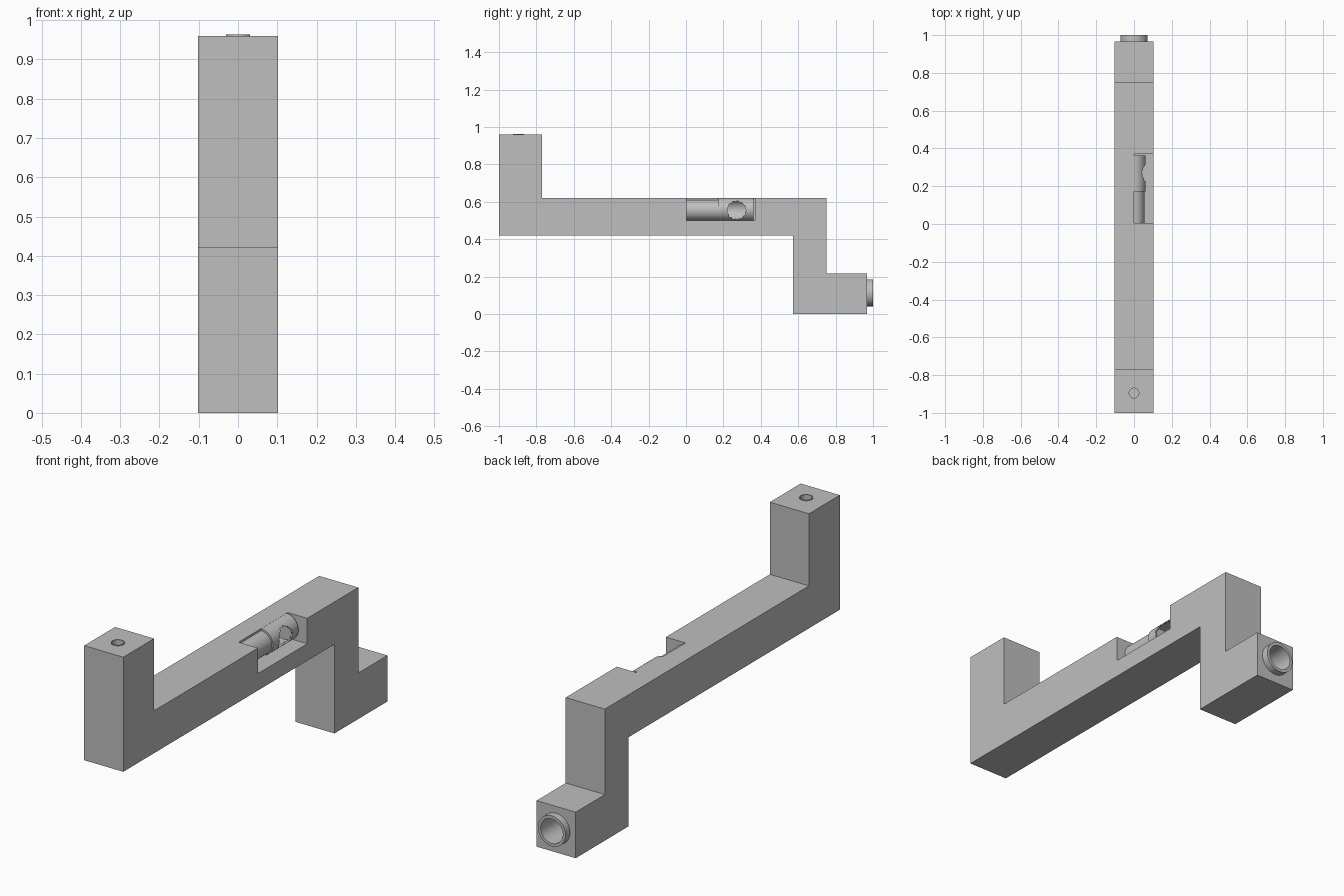
import bpy, bmesh, math
from mathutils import Vector

if "Cube" in bpy.data.objects:
    bpy.data.objects.remove(bpy.data.objects["Cube"])

grey = bpy.data.materials.new("plain grey")
grey.diffuse_color = (0.52, 0.52, 0.52, 1)
grey.use_nodes = True
grey.node_tree.nodes["Principled BSDF"].inputs["Base Color"].default_value = grey.diffuse_color


def prism(name, outline, offset, smooth=False):
    """Extrude a closed 3D outline along an offset vector."""
    bm = bmesh.new()
    face = bm.faces.new([bm.verts.new(p) for p in outline])
    ext = bmesh.ops.extrude_face_region(bm, geom=[face])
    moved = [v for v in ext["geom"] if isinstance(v, bmesh.types.BMVert)]
    bmesh.ops.translate(bm, verts=moved, vec=offset)
    bmesh.ops.recalc_face_normals(bm, faces=bm.faces)
    mesh = bpy.data.meshes.new(name)
    bm.to_mesh(mesh)
    bm.free()
    mesh.materials.append(grey)
    obj = bpy.data.objects.new(name, mesh)
    bpy.context.collection.objects.link(obj)
    return obj


def rod(name, start, end, radius, sides=48, tooth=0.0):
    """Round or toothed rod between two points."""
    a, b = Vector(start), Vector(end)
    q = (b - a).to_track_quat('Z', 'Y')
    ring = []
    for i in range(sides):
        t = 2 * math.pi * i / sides
        r = radius - tooth * (i % 2)
        ring.append(a + q @ Vector((r * math.cos(t), r * math.sin(t), 0)))
    return prism(name, ring, b - a)


def cut(obj, cutters):
    bpy.context.view_layer.objects.active = obj
    for c in cutters:
        m = obj.modifiers.new("cut", 'BOOLEAN')
        m.operation, m.solver, m.object = 'DIFFERENCE', 'EXACT', c
        bpy.ops.object.modifier_apply(modifier=m.name)


# Stepped square beam
W = 0.102
profile = [(-1, 0.42), (-1, 0.96), (-0.77, 0.96), (-0.77, 0.62), (0.75, 0.62),
           (0.75, 0.217), (0.967, 0.217), (0.967, 0), (0.573, 0), (0.573, 0.42)]
beam = prism("stepped_beam", [(-W, y, z) for y, z in profile], Vector((2 * W, 0, 0)))

# Cutters: side notch, outlet bore, post bore, sleeve cavity, toothed window
notch = prism("notch_cutter", [(0, 0.004, 0.5), (0, 0.37, 0.5), (0, 0.37, 0.7), (0, 0.004, 0.7)],
              Vector((0.2, 0, 0)))
PX, PZ = 0.0, 0.558
outlet_bore = rod("outlet_bore_cutter", (0, 0.75, 0.113), (0, 1.1, 0.113), 0.058)
post_bore = rod("post_bore_cutter", (0, -0.895, 0.86), (0, -0.895, 1.0), 0.026, 32)
cavity = rod("cavity_cutter", (PX, 0.19, PZ), (PX, 0.345, PZ), 0.054)
window = rod("window_cutter", (0.005, 0.27, PZ - 0.004), (0.2, 0.27, PZ - 0.004), 0.052, 26, 0.006)

# Parts fitted to the beam
shaft = rod("shaft", (PX, 0.0, 0.555), (PX, 0.18, 0.555), 0.055)
sleeve = rod("sleeve", (PX, 0.172, PZ), (PX, 0.362, PZ), 0.0615)
outlet = rod("outlet_collar", (0, 0.95, 0.113), (0, 1.0, 0.113), 0.072)
post_rim = rod("post_hole_rim", (0, -0.895, 0.9), (0, -0.895, 0.963), 0.03, 32)

cut(beam, [notch, cavity, outlet_bore, post_bore])
cut(sleeve, [cavity, window])
cut(outlet, [outlet_bore])
cut(post_rim, [post_bore])

for c in (notch, outlet_bore, post_bore, cavity, window):
    bpy.data.objects.remove(c)

# Smooth round surfaces, keep hard edges
for o in bpy.context.collection.objects:
    o.select_set(True)
bpy.context.view_layer.objects.active = beam
bpy.ops.object.shade_smooth_by_angle(angle=math.radians(30))
